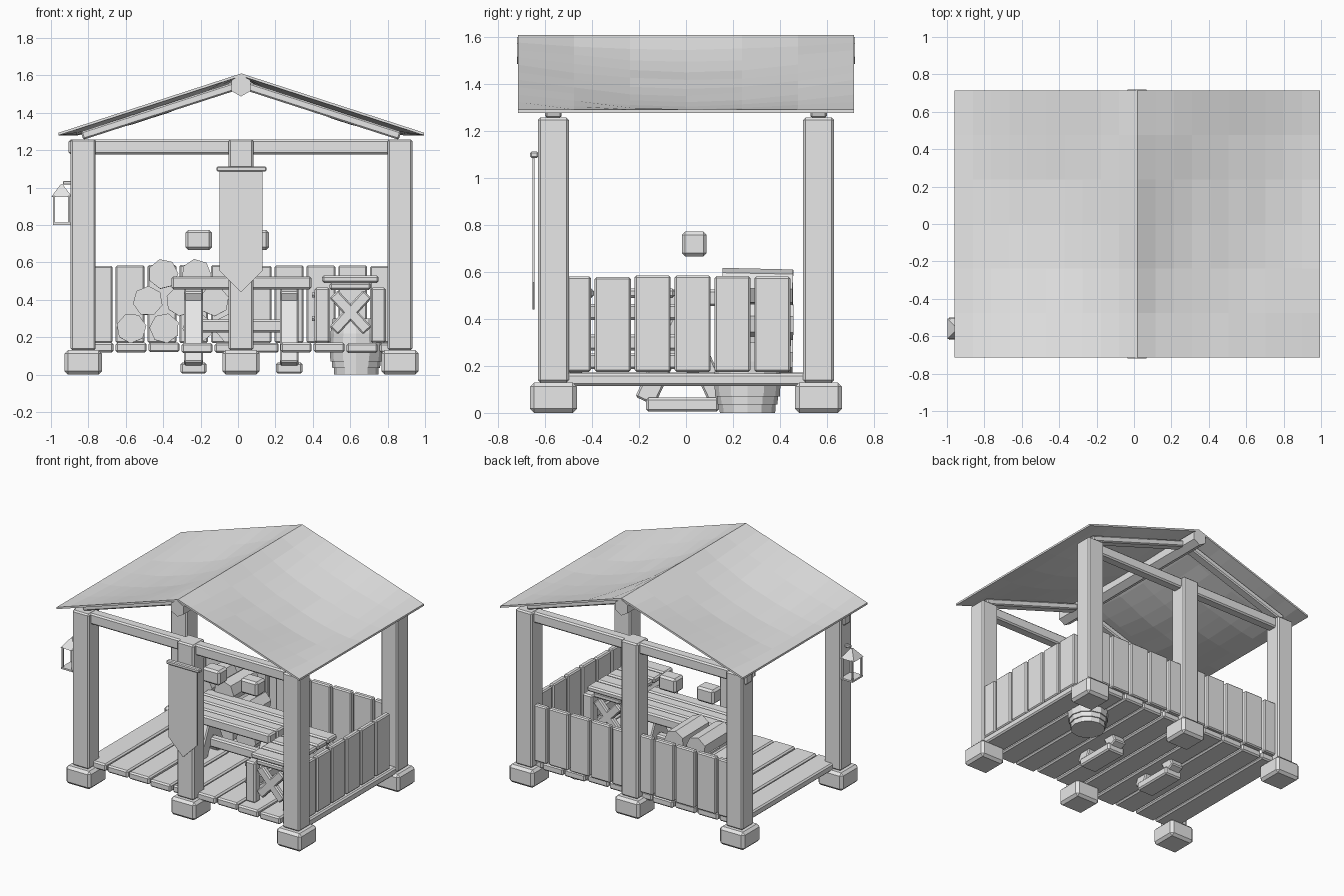
import bpy, bmesh, math, random
from mathutils import Vector, Matrix

random.seed(4)
cube = bpy.data.objects.get("Cube")
if cube:
    bpy.data.objects.remove(cube)

mat = bpy.data.materials.new("plain grey")
mat.use_nodes = True
mat.diffuse_color = (0.8, 0.8, 0.8, 1)
mat.node_tree.nodes["Principled BSDF"].inputs["Base Color"].default_value = (0.8, 0.8, 0.8, 1)


def finish(name, bm, bevel=0.0):
    bmesh.ops.recalc_face_normals(bm, faces=bm.faces)
    mesh = bpy.data.meshes.new(name)
    bm.to_mesh(mesh)
    bm.free()
    mesh.materials.append(mat)
    ob = bpy.data.objects.new(name, mesh)
    bpy.context.collection.objects.link(ob)
    if bevel:
        mod = ob.modifiers.new("Bevel", 'BEVEL')
        mod.width = bevel
        mod.segments = 1
    return ob


def box(name, x, y, z, bevel=0.01):
    """Box from three (low, high) ranges."""
    bm = bmesh.new()
    bmesh.ops.create_cube(bm, size=1)
    for v in bm.verts:
        v.co = [(r[0] + r[1]) / 2 + c * (r[1] - r[0]) for r, c in zip((x, y, z), v.co)]
    return finish(name, bm, bevel)


def aim(a, b):
    a, b = Vector(a), Vector(b)
    d = b - a
    up = Vector((0, 1, 0)) if abs(d.normalized().y) < 0.9 else Vector((0, 0, 1))
    side = up.cross(d).normalized()
    top = d.normalized().cross(side)
    m = Matrix((side, top, d.normalized())).transposed().to_4x4()
    m.translation = (a + b) / 2
    return m, d.length


def beam(name, a, b, w, h, bevel=0.008):
    """Square beam between two points; w across, h along y."""
    m, length = aim(a, b)
    bm = bmesh.new()
    bmesh.ops.create_cube(bm, size=1, matrix=m @ Matrix.Diagonal((w, h, length, 1)))
    return finish(name, bm, bevel)


def rod(name, a, b, r1, r2, sides, spin=0.0):
    m, length = aim(a, b)
    bm = bmesh.new()
    bmesh.ops.create_cone(bm, cap_ends=True, segments=sides, radius1=r1, radius2=r2,
                          depth=length, matrix=m @ Matrix.Rotation(spin, 4, 'Z'))
    return finish(name, bm)


def around(c, half):
    return (c - half, c + half)


# Posts on stone footings, with a tie beam over each row
for row, y in (("front", -0.565), ("back", 0.565)):
    for side, x in (("right", -0.828), ("middle", 0.016), ("left", 0.866)):
        box(f"{row}_{side}_post", around(x, 0.067), around(y, 0.066), (0.13, 1.258))
        box(f"{row}_{side}_footing", around(x, 0.1), around(y, 0.1), (0, 0.13), 0.018)
    box(f"{row}_tie_beam", (-0.905, 0.933), around(y, 0.038), (1.177, 1.256))

# Floor boards
for i in range(10):
    x = -0.748 + i * 0.1765
    drop = random.uniform(0, 0.006)
    end = random.uniform(0.57, 0.59)
    box(f"floor_board_{i}", around(x, 0.083), (-end, end), (0.12 - drop, 0.173 - drop))

# Fence planks along the back and the left side
for i in range(10):
    x = -0.747 + i * 0.17
    box(f"back_fence_plank_{i}", around(x, 0.077), around(0.575, 0.02),
        (0.17, 0.583 + random.uniform(-0.004, 0.004)), 0.008)
for i in range(6):
    y = -0.482 + i * 0.17
    box(f"side_fence_plank_{i}", around(0.893, 0.02), around(y, 0.077),
        (0.175, 0.582 + random.uniform(-0.004, 0.004)), 0.008)

# Ridge pole and rafters
rod("ridge_pole", (0.016, -0.72, 1.545), (0.016, 0.72, 1.545), 0.058, 0.058, 6)
for row, y in (("front", -0.565), ("back", 0.565)):
    for side, s in (("right", -1), ("left", 1)):
        beam(f"{row}_{side}_rafter", (0.016 + s * 0.02, y, 1.545),
             (0.016 + s * 0.85, y, 1.277), 0.045, 0.07)

# Sagging thin roof sheets, closed into slabs
for side, s in (("right", -1), ("left", 1)):
    bm = bmesh.new()
    bmesh.ops.create_grid(bm, x_segments=10, y_segments=6, size=0.5)
    for v in bm.verts:
        t, u = v.co.x + 0.5, v.co.y
        sag = 0.07 * max(0, math.sin(math.pi * t)) ** 0.7 * max(0, math.cos(math.pi * u))
        ripple = random.uniform(-0.004, 0.004) if 0.01 < t < 0.99 and abs(u) < 0.49 else 0
        v.co = (0.018 + s * 0.977 * t, u * 1.43, 1.61 - 0.317 * t - sag + ripple)
    sheet = bmesh.ops.extrude_face_region(bm, geom=bm.faces[:], use_keep_orig=True)
    bmesh.ops.translate(bm, vec=(0, 0, -0.014),
                        verts=[g for g in sheet["geom"] if isinstance(g, bmesh.types.BMVert)])
    finish(f"{side}_roof_sheet", bm)

# Pointed banner on a rod
outline = [(-0.1, 1.1), (0.13, 1.1), (0.13, 0.555), (0.016, 0.44), (-0.1, 0.555)]
bm = bmesh.new()
face = bm.faces.new([bm.verts.new((x, -0.655, z)) for x, z in outline])
ext = bmesh.ops.extrude_face_region(bm, geom=[face], use_keep_orig=True)
bmesh.ops.translate(bm, vec=(0, 0.01, 0),
                    verts=[g for g in ext["geom"] if isinstance(g, bmesh.types.BMVert)])
finish("banner", bm)
box("banner_rod", (-0.115, 0.152), (-0.664, -0.63), (1.086, 1.113), 0.006)

# Lantern hung on the front right post
lx, ly = -0.943, -0.56
box("lantern_bracket", (-0.935, -0.88), around(ly, 0.01), (1.015, 1.035), 0.003)
rod("lantern_roof", (lx, ly, 0.95), (lx, ly, 1.015), 0.078, 0.01, 4, math.pi / 4)
box("lantern_base", around(lx, 0.047), around(ly, 0.06), (0.8, 0.812), 0)
for sx in (-1, 1):
    for sy in (-1, 1):
        box("lantern_bar", around(lx + sx * 0.04, 0.005), around(ly + sy * 0.05, 0.005),
            (0.81, 0.955), 0)

# Trestle table with leaning legs on each foot
for i in range(4):
    y = -0.155 + i * 0.095
    box(f"table_top_board_{i}", (-0.355, 0.392), around(y, 0.044), (0.455, 0.525))
for side, x in (("right", -0.238), ("left", 0.274)):
    box(f"table_{side}_foot", around(x, 0.07), around(-0.015, 0.155), (0.005, 0.065))
    for k in (-1, 1):
        beam(f"table_{side}_leg", (x, -0.015 + k * 0.16, 0.05),
             (x, -0.015 - k * 0.03, 0.46), 0.1, 0.09)
box("table_stretcher", (-0.24, 0.276), around(-0.015, 0.03), (0.225, 0.295))

# Two small blocks above the table
for i, x in enumerate((-0.21, 0.095)):
    box(f"block_{i}", around(x, 0.07), around(0.035, 0.053), (0.667, 0.773), 0.014)

# Stacked logs
for level, (count, first) in enumerate(((4, -0.57), (3, -0.482), (2, -0.4))):
    for i in range(count):
        x, z = first + i * 0.177, 0.248 + level * 0.145
        end = random.uniform(-0.008, 0.008)
        rod(f"log_{level}_{i}", (x, 0.15 + end, z), (x, 0.45 + end, z - 0.004),
            0.081, 0.078, 7, random.uniform(0, 1))

# Crate with crossed braces on both ends
for i in range(5):
    y = -0.445 + i * 0.115
    box(f"crate_top_board_{i}", (0.45, 0.752), around(y, 0.052), (0.49, 0.53))
for row, y in (("front", -0.47), ("back", 0.03)):
    for x in (0.45, 0.75):
        box(f"crate_{row}_post", around(x, 0.04), around(y, 0.035), (0.17, 0.465))
    for k in (-1, 1):
        beam(f"crate_{row}_brace", (0.602 - k * 0.09, y, 0.235),
             (0.602 + k * 0.09, y, 0.43), 0.062, 0.04)
    box(f"crate_{row}_rail", (0.49, 0.71), around(y, 0.025), (0.452, 0.492))
for x in (0.45, 0.75):
    for z in (0.22, 0.3, 0.43):
        box("crate_side_board", around(x, 0.015), (-0.45, 0.02), around(z, 0.034))
for z in (0.3, 0.425):
    rod("crate_bolt", (0.395, -0.47, z), (0.42, -0.47, z), 0.016, 0.016, 6)

# Banded barrel sunk through the floor
profile = [(0.118, 0), (0.12, 0.035), (0.128, 0.035), (0.13, 0.07), (0.138, 0.07),
           (0.141, 0.13), (0.138, 0.22), (0.125, 0.3)]
bm = bmesh.new()
rings = []
for r, z in profile:
    rings.append([bm.verts.new((0.632 + r * math.cos(a), 0.262 + r * math.sin(a), z))
                  for a in (math.tau * i / 12 for i in range(12))])
for lo, hi in zip(rings, rings[1:]):
    for i in range(12):
        j = (i + 1) % 12
        bm.faces.new((lo[i], lo[j], hi[j], hi[i]))
bm.faces.new(rings[0])
bm.faces.new(rings[-1])
finish("barrel", bm)
